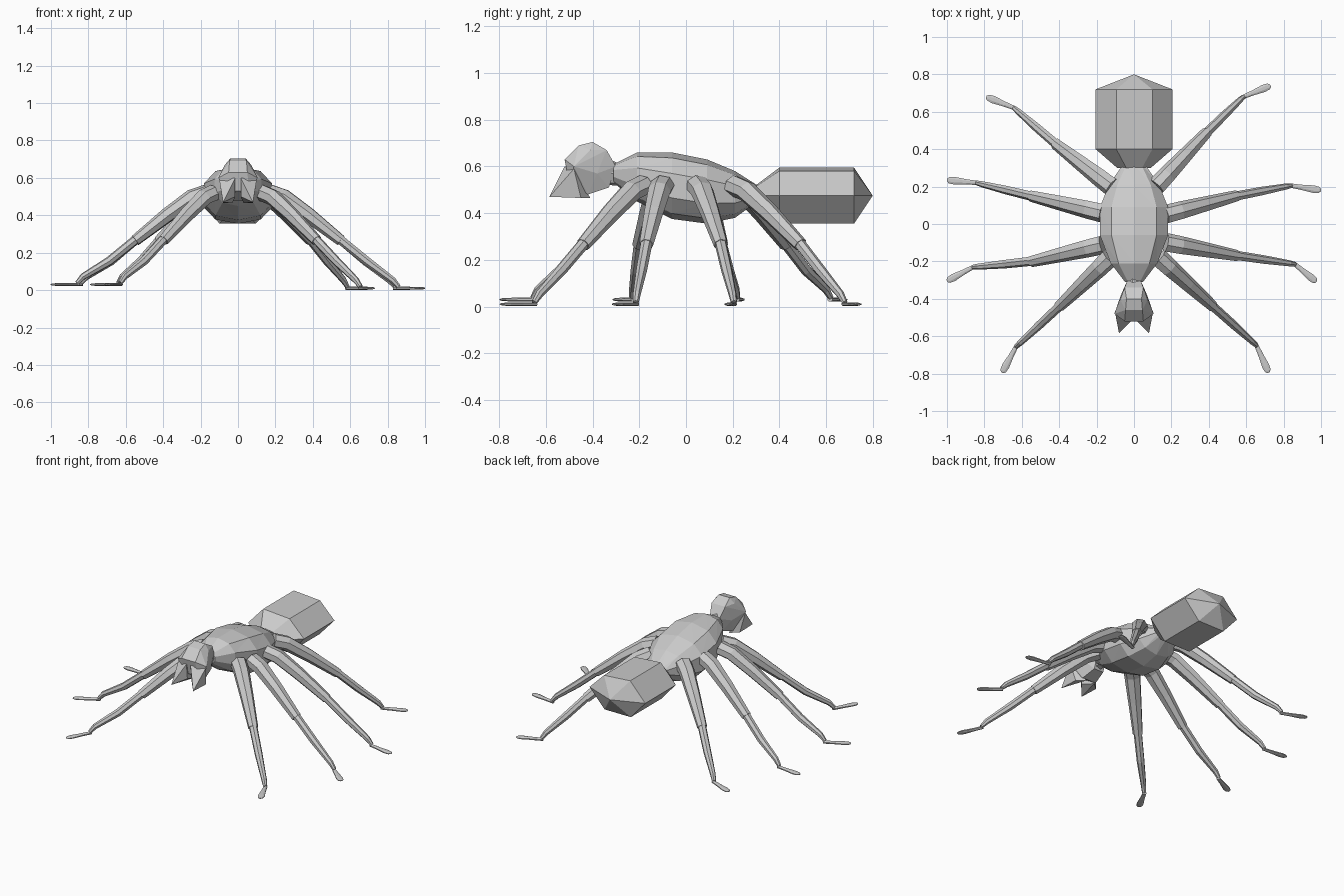
import bpy, bmesh, math
from mathutils import Vector

cube = bpy.data.objects.get("Cube")
if cube:
    bpy.data.objects.remove(cube, do_unlink=True)

grey = bpy.data.materials.new("light_grey")
grey.use_nodes = True
grey.diffuse_color = (0.6, 0.6, 0.6, 1)
grey.node_tree.nodes["Principled BSDF"].inputs["Base Color"].default_value = (0.6, 0.6, 0.6, 1)


def finish(name, bm):
    bmesh.ops.recalc_face_normals(bm, faces=bm.faces)
    mesh = bpy.data.meshes.new(name)
    bm.to_mesh(mesh)
    bm.free()
    mesh.materials.append(grey)
    obj = bpy.data.objects.new(name, mesh)
    bpy.context.collection.objects.link(obj)
    return obj


def loft(name, rings, tip=None, triangles=False):
    """Skin a list of equal-length point rings, capping or pointing the end."""
    bm = bmesh.new()
    loops = [[bm.verts.new(p) for p in ring] for ring in rings]
    n = len(loops[0])
    for a, b in zip(loops, loops[1:]):
        for i in range(n):
            j = (i + 1) % n
            if triangles:
                bm.faces.new((a[i], a[j], b[j]))
                bm.faces.new((a[i], b[j], b[i]))
            else:
                bm.faces.new((a[i], a[j], b[j], b[i]))
    bm.faces.new(loops[0])
    if tip:
        t = bm.verts.new(tip)
        for i in range(n):
            bm.faces.new((loops[-1][i], loops[-1][(i + 1) % n], t))
    else:
        bm.faces.new(loops[-1])
    return finish(name, bm)


def hull(name, points):
    bm = bmesh.new()
    for p in points:
        bm.verts.new(p)
    result = bmesh.ops.convex_hull(bm, input=bm.verts)
    loose = [v for v in bm.verts if not v.link_faces]
    bmesh.ops.delete(bm, geom=loose, context='VERTS')
    return finish(name, bm)


def mirrored(points):
    return [(s * x, y, z) for x, y, z in points for s in (1, -1)]


def tube(name, path, sizes, sides=7):
    """Limb with (half width, half height) at each path point."""
    path = [Vector(p) for p in path]
    rings = []
    for k, (p, (w, h)) in enumerate(zip(path, sizes)):
        d = (path[min(k + 1, len(path) - 1)] - path[max(k - 1, 0)]).normalized()
        side = d.cross(Vector((0, 0, 1))).normalized()
        up = side.cross(d)
        angles = [2 * math.pi * (i + 0.5) / sides for i in range(sides)]
        rings.append([p + side * w * math.cos(a) + up * h * math.sin(a) for a in angles])
    return loft(name, rings)


# Thorax: faceted barrel, sections of (y, half width, bottom, top)
def barrel_ring(y, w, low, high, sides=10):
    mid, half = (low + high) / 2, (high - low) / 2
    ring = []
    for i in range(sides):
        a = 2 * math.pi * (i + 0.5) / sides
        c, s = math.cos(a), math.sin(a)
        ring.append((w * math.copysign(abs(c) ** 0.85, c), y, mid + half * math.copysign(abs(s) ** 0.85, s)))
    return ring


sections = [(-0.31, 0.05, 0.53, 0.61), (-0.21, 0.13, 0.45, 0.66), (-0.06, 0.19, 0.375, 0.66),
            (0.09, 0.19, 0.355, 0.63), (0.21, 0.14, 0.38, 0.58), (0.32, 0.06, 0.46, 0.51)]
loft("thorax", [barrel_ring(*s) for s in sections], triangles=True)


# Abdomen: long hexagonal prism with a pointed end, slightly rolled
def hexagon(y, w, h):
    flat = [(w, 0), (w * 0.48, h * 0.88), (-w * 0.46, h), (-w, 0), (-w * 0.48, -h), (w * 0.46, -h)]
    return [(x, y, 0.475 + z) for x, z in flat]


loft("abdomen", [hexagon(0.30, 0.09, 0.045), hexagon(0.40, 0.205, 0.12), hexagon(0.72, 0.205, 0.12)],
     tip=(0, 0.80, 0.475))

# Head, neck and jaws
hull("head", mirrored([
    (0.04, -0.40, 0.705), (0.045, -0.46, 0.69), (0.07, -0.41, 0.67), (0.05, -0.34, 0.67),
    (0.05, -0.52, 0.63), (0.105, -0.48, 0.60), (0.07, -0.38, 0.57), (0.035, -0.30, 0.60),
    (0.035, -0.33, 0.51), (0.05, -0.42, 0.48), (0.06, -0.50, 0.53)]))
tube("neck", [(0, -0.27, 0.56), (0, -0.36, 0.58)], [(0.035, 0.045), (0.045, 0.06)])
for side, s in (("left", 1), ("right", -1)):
    hull(side + "_jaw", [(s * x, y, z) for x, y, z in [
        (0.08, -0.585, 0.47), (0.10, -0.48, 0.59), (0.015, -0.52, 0.60),
        (0.015, -0.51, 0.50), (0.08, -0.45, 0.465), (0.03, -0.41, 0.465)]])

# Legs: hip, knee, ankle and toe seen from above
legs = {
    "left_leg_1": [(0.13, -0.18), (0.42, -0.44), (0.655, -0.65), (0.72, -0.795)],
    "left_leg_2": [(0.17, -0.10), (0.55, -0.17), (0.86, -0.215), (0.975, -0.31)],
    "left_leg_3": [(0.17, 0.05), (0.55, 0.15), (0.84, 0.205), (1.0, 0.18)],
    "left_leg_4": [(0.12, 0.20), (0.39, 0.49), (0.585, 0.68), (0.73, 0.74)],
    "right_leg_1": [(-0.13, -0.18), (-0.40, -0.44), (-0.63, -0.655), (-0.705, -0.795)],
    "right_leg_2": [(-0.17, -0.11), (-0.55, -0.20), (-0.86, -0.23), (-1.0, -0.305)],
    "right_leg_3": [(-0.17, 0.06), (-0.55, 0.15), (-0.84, 0.22), (-1.0, 0.235)],
    "right_leg_4": [(-0.12, 0.20), (-0.42, 0.43), (-0.64, 0.62), (-0.79, 0.68)],
}
for name, plan in legs.items():
    hip, knee, ankle, toe = [Vector((x, y, 0)) for x, y in plan]
    floor = 0.01 if name.startswith("left") else 0.03

    def at(a, b, t, z):
        return a.lerp(b, t) + Vector((0, 0, z))

    tube(name + "_thigh",
         [at(hip, knee, 0, 0.52), at(hip, knee, 0.2, 0.495), at(hip, knee, 0.55, 0.40), at(hip, knee, 1.0, 0.265)],
         [(0.052, 0.045), (0.05, 0.045), (0.042, 0.04), (0.031, 0.03)])
    tube(name + "_shin",
         [at(hip, knee, 0.96, 0.28), at(knee, ankle, 0.45, 0.155), at(knee, ankle, 0.9, 0.042 + floor),
          at(knee, ankle, 1.0, 0.008 + floor)],
         [(0.026, 0.025), (0.024, 0.024), (0.017, 0.018), (0.013, 0.012)])
    tube(name + "_foot",
         [at(ankle, toe, t, floor) for t in (-0.06, 0.35, 0.75, 0.93, 1.0)],
         [(0.012, 0.009), (0.015, 0.009), (0.022, 0.008), (0.018, 0.006), (0.007, 0.003)], sides=8)
